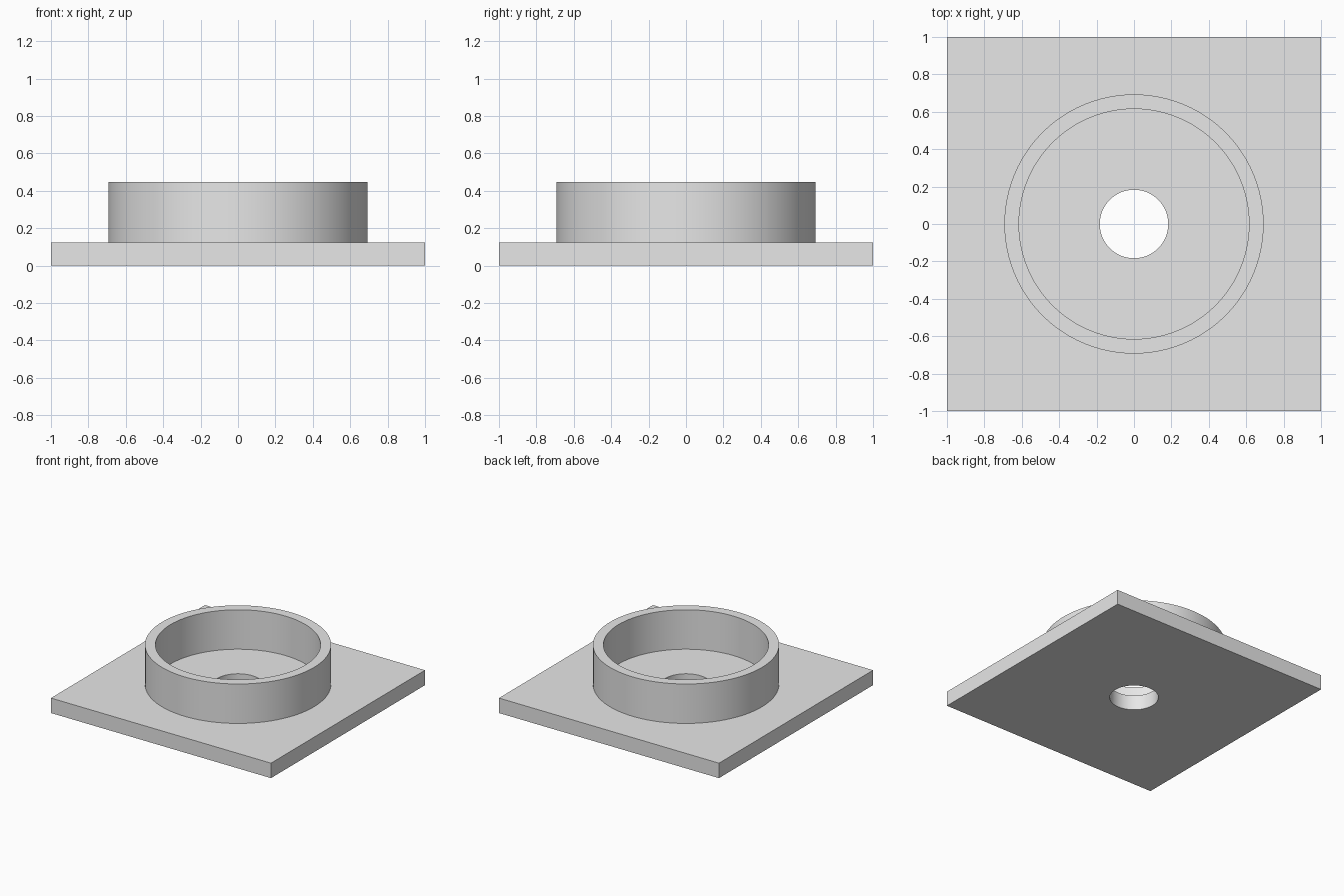
import bpy
import bmesh
from math import cos, sin, pi, radians

SEGMENTS = 96
PLATE_TOP = 0.123
RIM_TOP = 0.447
HOLE_RADIUS = 0.183

cube = bpy.data.objects.get("Cube")
if cube:
    bpy.data.objects.remove(cube, do_unlink=True)

grey = bpy.data.materials.new("light_grey")
grey.use_nodes = True
grey.diffuse_color = (0.8, 0.8, 0.8, 1)
grey.node_tree.nodes["Principled BSDF"].inputs["Base Color"].default_value = grey.diffuse_color


def circle(radius, z):
    angles = [2 * pi * i / SEGMENTS for i in range(SEGMENTS)]
    return [(radius * cos(a), radius * sin(a), z) for a in angles]


def square(half, z):
    """Square outline with one point per circle segment."""
    points = []
    for x, y, _ in circle(1, z):
        scale = half / max(abs(x), abs(y))
        points.append((x * scale, y * scale, z))
    return points


def closed_solid(name, loops):
    """Join a cycle of loops into a solid with a central opening."""
    bm = bmesh.new()
    rings = [[bm.verts.new(p) for p in loop] for loop in loops]
    for k, low in enumerate(rings):
        high = rings[(k + 1) % len(rings)]
        for i in range(SEGMENTS):
            j = (i + 1) % SEGMENTS
            bm.faces.new((low[i], low[j], high[j], high[i]))
    bmesh.ops.recalc_face_normals(bm, faces=bm.faces)
    mesh = bpy.data.meshes.new(name)
    bm.to_mesh(mesh)
    bm.free()
    mesh.materials.append(grey)
    obj = bpy.data.objects.new(name, mesh)
    bpy.context.collection.objects.link(obj)
    bpy.ops.object.select_all(action="DESELECT")
    obj.select_set(True)
    bpy.context.view_layer.objects.active = obj
    bpy.ops.object.shade_smooth_by_angle(angle=radians(30))
    return obj


# Square base plate with a round through hole
closed_solid("base_plate", [
    circle(HOLE_RADIUS, 0), square(1, 0),
    square(1, PLATE_TOP), circle(HOLE_RADIUS, PLATE_TOP)])

# Upright circular collar standing on the plate
closed_solid("collar", [
    circle(0.615, PLATE_TOP), circle(0.693, PLATE_TOP),
    circle(0.693, RIM_TOP), circle(0.615, RIM_TOP)])
